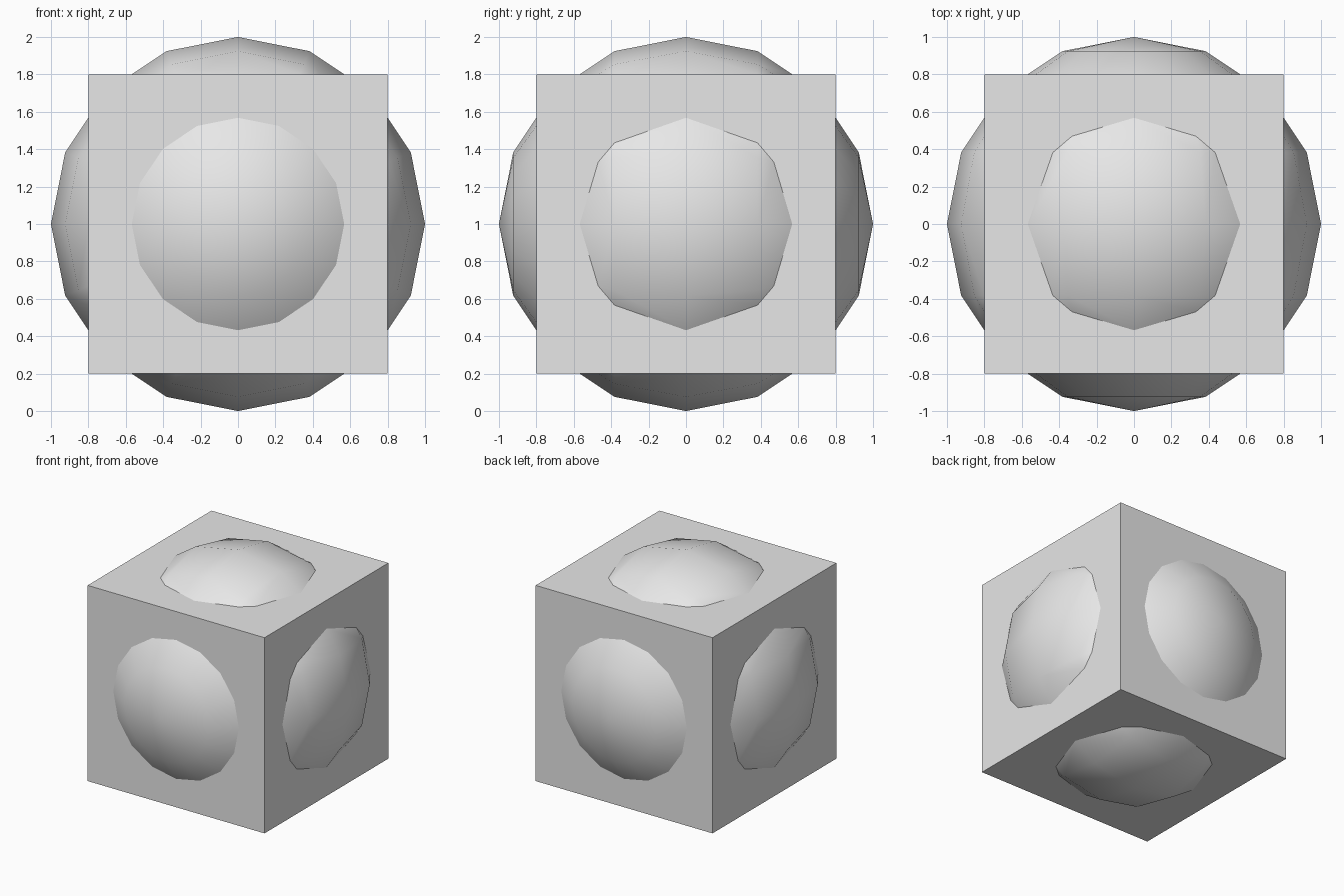
import bpy
import math

default_cube = bpy.data.objects.get("Cube")
if default_cube:
    bpy.data.objects.remove(default_cube, do_unlink=True)

# Single plain grey
grey = bpy.data.materials.new("light grey")
grey.use_nodes = True
colour = (0.8, 0.8, 0.8, 1)
grey.diffuse_color = colour
grey.node_tree.nodes["Principled BSDF"].inputs["Base Color"].default_value = colour

# Ball with its poles at the front and back
bpy.ops.mesh.primitive_uv_sphere_add(segments=16, ring_count=8, radius=1,
                                     location=(0, 0, 1),
                                     rotation=(math.pi / 2, 0, 0))
ball = bpy.context.object
ball.name = "ball"
ball.data.materials.append(grey)

# Block that the ball bulges out of on all six sides
bpy.ops.mesh.primitive_cube_add(size=1.6, location=(0, 0, 1))
block = bpy.context.object
block.name = "block_with_domes"
block.data.materials.append(grey)

# Fuse both into one closed body
union = block.modifiers.new("union", "BOOLEAN")
union.operation = "UNION"
union.solver = "EXACT"
union.object = ball
bpy.ops.object.modifier_apply(modifier=union.name)
bpy.data.objects.remove(ball, do_unlink=True)

# Smooth domes, sharp block edges
bpy.ops.object.shade_smooth_by_angle(angle=math.radians(30))
